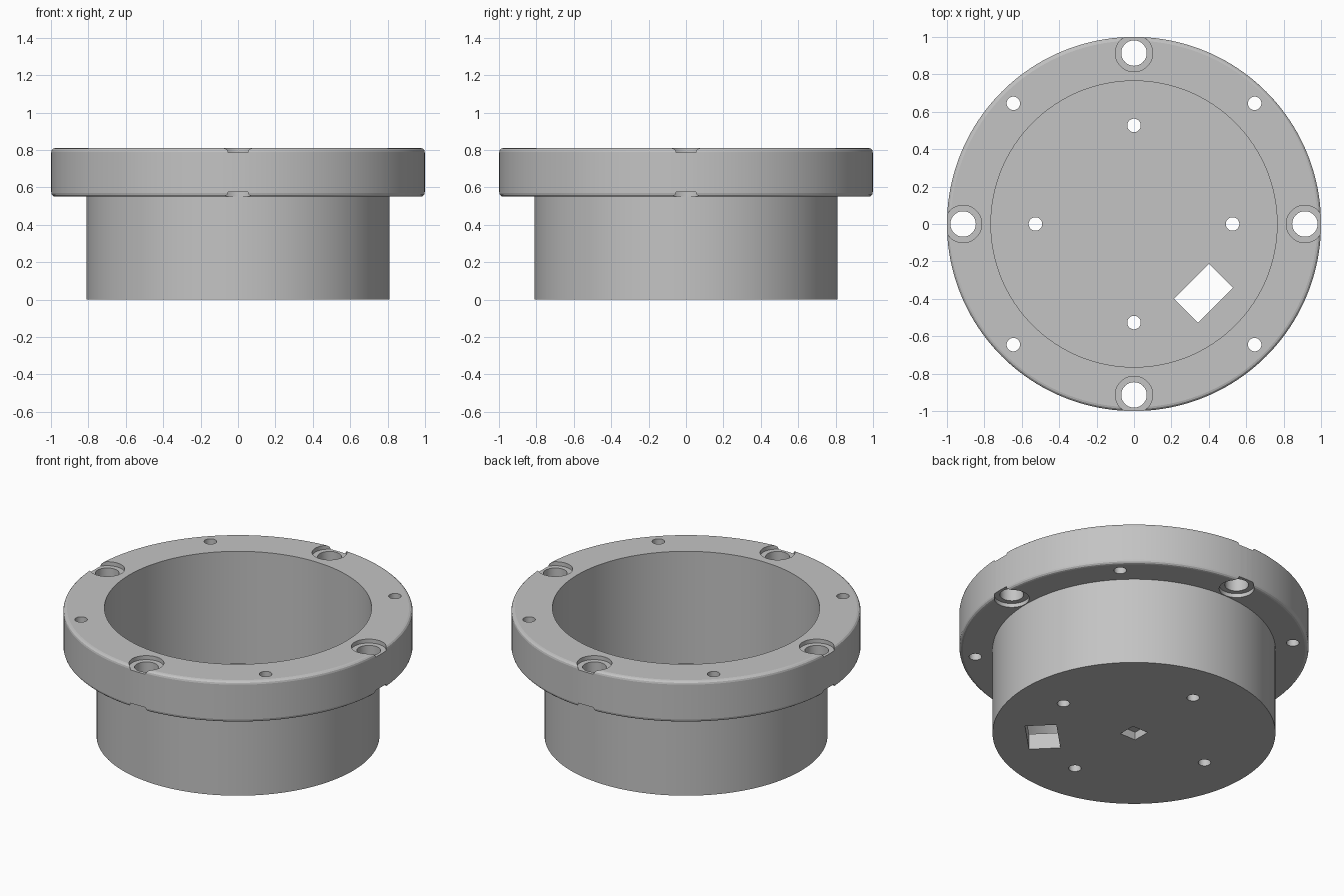
import bpy, bmesh
from math import sin, cos, pi, radians
from mathutils import Matrix, Vector

cube = bpy.data.objects.get("Cube")
if cube:
    bpy.data.objects.remove(cube, do_unlink=True)

# Main dimensions
TOP, FLANGE_Z, FLOOR = 0.81, 0.55, 0.10
FLANGE_R, BODY_R, BORE_R = 1.0, 0.81, 0.765
FILLET, BOLT_R = 0.02, 0.914
SINK = 0.025

grey = bpy.data.materials.new("plain grey")
grey.use_nodes = True
grey.diffuse_color = (0.55, 0.55, 0.55, 1)
grey.node_tree.nodes["Principled BSDF"].inputs["Base Color"].default_value = grey.diffuse_color


def lathe(bm, profile, steps, offset=(0, 0)):
    """Revolve (radius, z) points, starting and ending on the axis, about z."""
    x, y = offset
    verts = [bm.verts.new((x + r, y, z)) for r, z in profile]
    edges = [bm.edges.new(pair) for pair in zip(verts, verts[1:])]
    made = bmesh.ops.spin(bm, geom=verts + edges, cent=(x, y, 0), axis=(0, 0, 1),
                          angle=2 * pi, steps=steps, use_duplicate=False)
    bmesh.ops.remove_doubles(bm, verts=bm.verts[:], dist=1e-5)


def box(bm, size, centre, turn=0):
    matrix = (Matrix.Translation(centre) @ Matrix.Rotation(radians(turn), 4, "Z")
              @ Matrix.Diagonal((*size, 1)))
    bmesh.ops.create_cube(bm, size=1, matrix=matrix)


def finish(bm, name):
    bmesh.ops.recalc_face_normals(bm, faces=bm.faces[:])
    mesh = bpy.data.meshes.new(name)
    bm.to_mesh(mesh)
    bm.free()
    mesh.materials.append(grey)
    obj = bpy.data.objects.new(name, mesh)
    bpy.context.collection.objects.link(obj)
    return obj


def fillet(z, start):
    """Quarter-round points on the outer rim of the flange."""
    r = FLANGE_R - FILLET
    return [(r + FILLET * cos(a), z + FILLET * sin(a))
            for a in (start + i * pi / 6 for i in range(4))]


# Cup with wide rounded flange
bm = bmesh.new()
profile = [(0, 0), (BODY_R, 0), (BODY_R, FLANGE_Z)]
profile += fillet(FLANGE_Z + FILLET, -pi / 2) + fillet(TOP - FILLET, 0)
profile += [(BORE_R, TOP), (BORE_R, FLOOR), (0, FLOOR)]
lathe(bm, profile, 160)
cup = finish(bm, "flanged_cup")

# Cutters: bolt holes sunk on both faces, pin holes, window and drive socket
bm = bmesh.new()
low, high = FLANGE_Z + SINK, TOP - SINK
bolt = [(0, 0.5), (0.1, 0.5), (0.1, low), (0.068, low),
        (0.068, high), (0.1, high), (0.1, 0.9), (0, 0.9)]


def pin(z0, z1):
    return [(0, z0), (0.036, z0), (0.036, z1), (0, z1)]


for i in range(4):
    turn = Matrix.Rotation(i * pi / 2, 2)
    lathe(bm, bolt, 48, turn @ Vector((BOLT_R, 0)))
    lathe(bm, pin(0.5, 0.9), 48, turn @ Vector((0.645, 0.645)))
    lathe(bm, pin(-0.1, 0.2), 48, turn @ Vector((0.527, 0)))
box(bm, (0.265, 0.18, 0.4), (0.372, -0.37, 0.05), 45)
box(bm, (0.11, 0.11, 0.1), (0, 0, 0))
cutter = finish(bm, "hole_cutter")
cutter.hide_render = True

# Cut the holes and shade
cut = cup.modifiers.new("holes", "BOOLEAN")
cut.operation, cut.solver, cut.object = "DIFFERENCE", "EXACT", cutter
bpy.ops.object.select_all(action="DESELECT")
bpy.context.view_layer.objects.active = cup
cup.select_set(True)
bpy.ops.object.modifier_apply(modifier=cut.name)
bpy.data.objects.remove(cutter, do_unlink=True)
bpy.ops.object.shade_smooth_by_angle(angle=radians(12))
